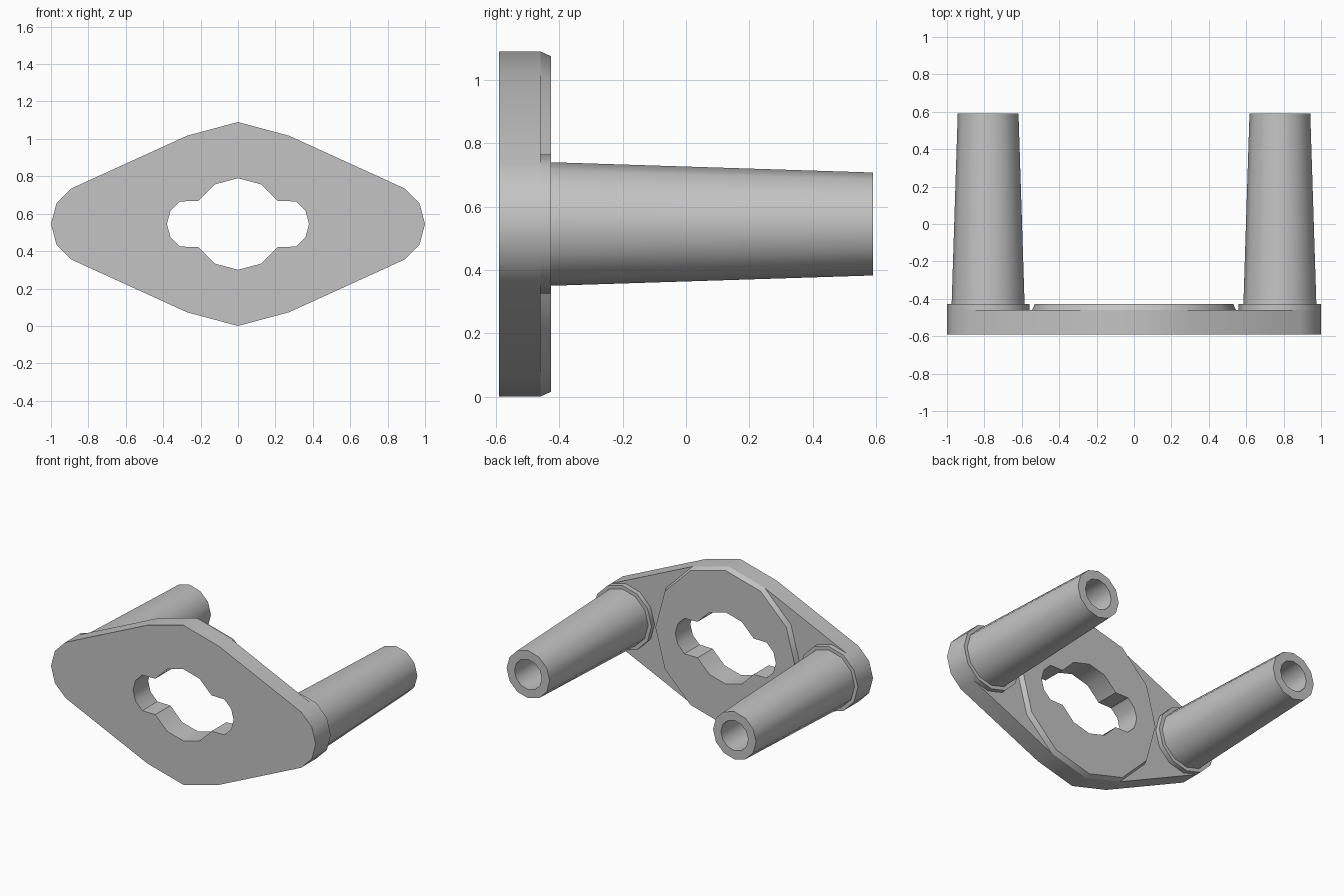
import bpy, bmesh
from math import radians, cos, sin

cube = bpy.data.objects.get("Cube")
if cube:
    bpy.data.objects.remove(cube)

MID_Z = 0.545
FRONT, FACE, RAISED, TIP = -0.59, -0.46, -0.427, 0.59

grey = bpy.data.materials.new("grey_plastic")
grey.use_nodes = True
grey.diffuse_color = (0.55, 0.55, 0.55, 1)
grey.node_tree.nodes["Principled BSDF"].inputs["Base Color"].default_value = (0.55, 0.55, 0.55, 1)


def arc(cx, r, start, end):
    """Points every 30 degrees on an upright circle, as (x, z)."""
    return [(cx + r * cos(radians(a)), MID_Z + r * sin(radians(a)))
            for a in range(start, end + 1, 30)]


def lobed(end_x, end_r, mid_r, mid_start):
    """Outline of a large middle circle with a smaller circle at each end."""
    return (arc(end_x, end_r, -60, 60) + arc(0, mid_r, mid_start, 180 - mid_start)
            + arc(-end_x, end_r, 120, 240)
            + arc(0, mid_r, 180 + mid_start, 360 - mid_start))


def add_ring(bm, outline, y):
    return [bm.verts.new((x, y, z)) for x, z in outline]


def bridge(bm, a, b):
    n = len(a)
    for i in range(n):
        bm.faces.new((a[i], a[(i + 1) % n], b[(i + 1) % n], b[i]))


def finish(bm, name):
    bmesh.ops.recalc_face_normals(bm, faces=bm.faces[:])
    mesh = bpy.data.meshes.new(name)
    bm.to_mesh(mesh)
    bm.free()
    mesh.materials.append(grey)
    obj = bpy.data.objects.new(name, mesh)
    bpy.context.collection.objects.link(obj)
    bpy.ops.object.select_all(action="DESELECT")
    obj.select_set(True)
    bpy.context.view_layer.objects.active = obj
    bpy.ops.object.shade_smooth_by_angle(angle=radians(35))
    return obj


def pierced_slab(name, sections, hole):
    """Slab through (outline, y) sections, with a straight hole."""
    bm = bmesh.new()
    outer = [add_ring(bm, outline, y) for outline, y in sections]
    inner = [add_ring(bm, hole, sections[k][1]) for k in (0, -1)]
    for a, b in zip(outer, outer[1:]):
        bridge(bm, a, b)
    bridge(bm, *inner)
    for loops in ((outer[0], inner[0]), (outer[-1], inner[1])):
        edges = [bm.edges.get((r[i - 1], r[i])) for r in loops for i in range(len(r))]
        bmesh.ops.triangle_fill(bm, edges=edges, use_beauty=True, use_dissolve=False)
    return finish(bm, name)


# Flange plate and its raised, chamfered centre disc share one keyed hole
keyhole = lobed(0.24, 0.14, 0.245, 30)
plate = lobed(0.78, 0.22, 0.545, 60)
pierced_slab("flange_plate", [(plate, FRONT), (plate, FACE)], keyhole)
pierced_slab("raised_disc", [(arc(0, 0.545, 0, 330), FACE),
                             (arc(0, 0.53, 0, 330), RAISED)], keyhole)

# Tapered hollow posts, each rising from a low round boss
post_profile = [(0.22, FACE), (0.22, RAISED), (0.195, RAISED),
                (0.1625, TIP), (0.103, TIP), (0.103, FACE)]
for side, x in (("left", 0.78), ("right", -0.78)):
    bm = bmesh.new()
    rings = [add_ring(bm, arc(x, r, 0, 330), y) for r, y in post_profile]
    for a, b in zip(rings, rings[1:]):
        bridge(bm, a, b)
    # close the bottom of the bore and the underside of the boss
    bridge(bm, rings[-1], rings[0])
    finish(bm, side + "_post")
